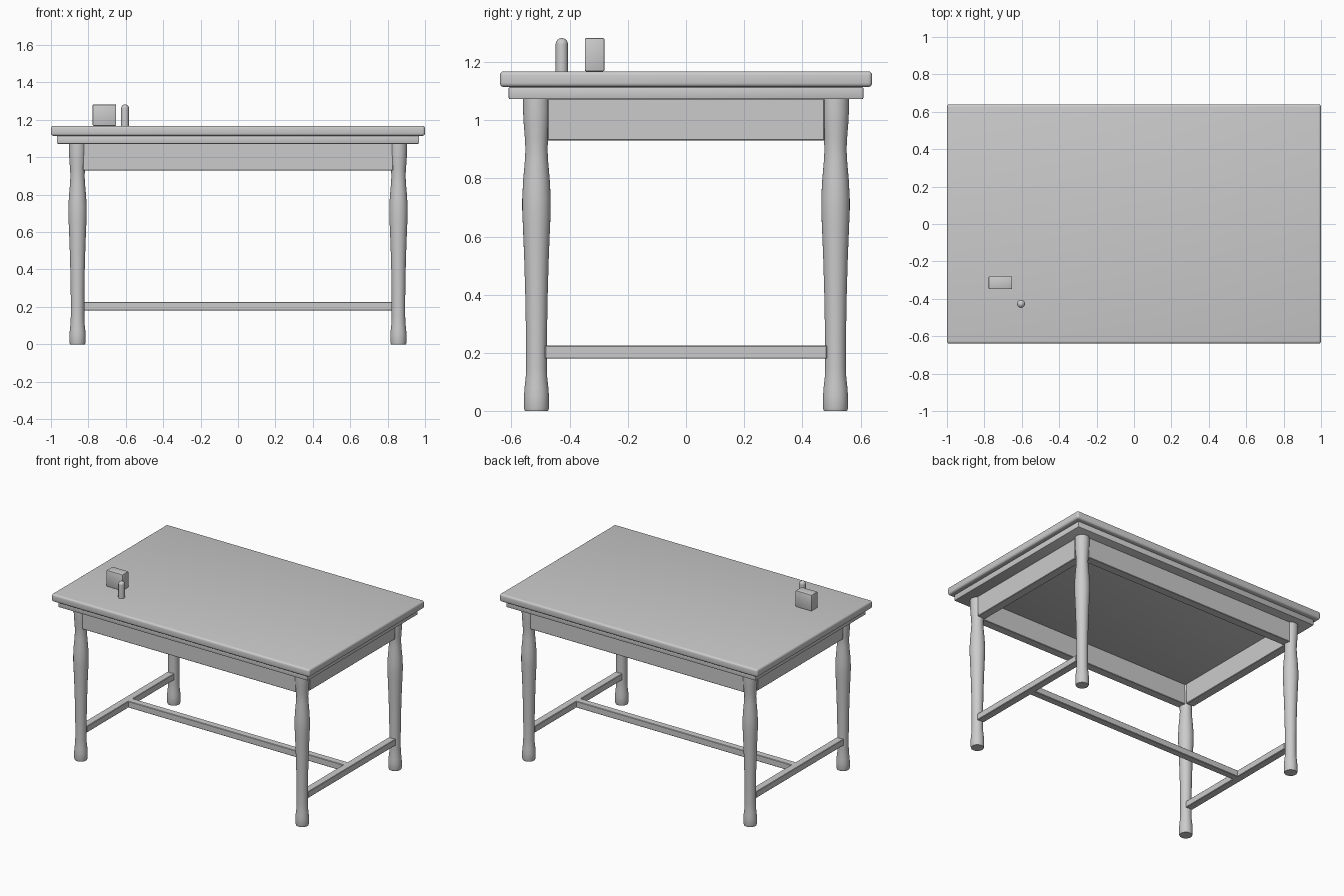
import bpy
import bmesh
import math

cube = bpy.data.objects.get("Cube")
if cube:
    bpy.data.objects.remove(cube, do_unlink=True)

# One plain grey for everything
grey = bpy.data.materials.new("plain grey")
grey.use_nodes = True
colour = (0.6, 0.6, 0.6, 1)
grey.diffuse_color = colour
grey.node_tree.nodes["Principled BSDF"].inputs["Base Color"].default_value = colour


def finish(name, bm, smooth=True):
    bmesh.ops.recalc_face_normals(bm, faces=bm.faces)
    mesh = bpy.data.meshes.new(name)
    bm.to_mesh(mesh)
    bm.free()
    mesh.materials.append(grey)
    obj = bpy.data.objects.new(name, mesh)
    bpy.context.collection.objects.link(obj)
    if smooth:
        bpy.ops.object.select_all(action="DESELECT")
        obj.select_set(True)
        bpy.context.view_layer.objects.active = obj
        bpy.ops.object.shade_smooth_by_angle(angle=math.radians(35))
    return obj


def box(name, x, y, z, bevel=0.003, segments=1):
    """Box from (low, high) ranges, with eased edges."""
    bm = bmesh.new()
    bmesh.ops.create_cube(bm, size=1)
    for v in bm.verts:
        v.co = [(lo + hi) / 2 + c * (hi - lo) for c, (lo, hi) in zip(v.co, (x, y, z))]
    bmesh.ops.bevel(bm, geom=bm.edges[:], offset=bevel, segments=segments,
                    profile=0.5, affect="EDGES")
    return finish(name, bm, segments > 1)


def turned(name, profile, x, y, sides=32):
    """Lathe a (radius, height) profile about a vertical axis."""
    bm = bmesh.new()
    rings = []
    for r, z in profile:
        rings.append([bm.verts.new((x + r * math.cos(math.tau * i / sides),
                                    y + r * math.sin(math.tau * i / sides), z))
                      for i in range(sides)])
    for low, high in zip(rings, rings[1:]):
        for i in range(sides):
            j = (i + 1) % sides
            bm.faces.new((low[i], low[j], high[j], high[i]))
    bm.faces.new(rings[0])
    bm.faces.new(rings[-1])
    return finish(name, bm)


# Table top and the moulding under it
box("table_top", (-1, 1), (-0.64, 0.64), (1.114, 1.168), 0.014, 4)
box("under_moulding", (-0.968, 0.968), (-0.61, 0.61), (1.072, 1.114), 0.005, 2)

LEG_X, LEG_Y = 0.858, 0.514
leg_profile = [
    (0.040, 0), (0.043, 0.01), (0.043, 0.05), (0.041, 0.08), (0.037, 0.115),
    (0.036, 0.15), (0.036, 0.25), (0.038, 0.38), (0.042, 0.52), (0.046, 0.62),
    (0.049, 0.69), (0.049, 0.73), (0.046, 0.79), (0.040, 0.86), (0.038, 0.90),
    (0.040, 0.94), (0.044, 0.99), (0.046, 1.03), (0.046, 1.074),
]

# Legs, aprons and stretchers
for sx, side in ((1, "left"), (-1, "right")):
    for sy, end in ((-1, "front"), (1, "back")):
        turned(f"{end}_{side}_leg", leg_profile, sx * LEG_X, sy * LEG_Y)
    cx = sx * LEG_X
    box(f"{side}_apron", (cx - 0.03, cx + 0.03), (-0.476, 0.476), (0.93, 1.074))
    box(f"{side}_stretcher", (cx - 0.026, cx + 0.026), (-0.485, 0.485), (0.18, 0.225))
for sy, end in ((-1, "front"), (1, "back")):
    cy = sy * LEG_Y
    box(f"{end}_apron", (-0.828, 0.828), (cy - 0.03, cy + 0.03), (0.93, 1.074))
box("long_stretcher", (-0.84, 0.84), (-0.025, 0.025), (0.18, 0.225))

# Small block and round-topped peg resting on the table
box("small_block", (-0.777, -0.652), (-0.348, -0.28), (1.168, 1.282), 0.005, 2)
R, PEG_TOP = 0.021, 1.282
dome = [(R * math.cos(a), PEG_TOP - R + R * math.sin(a))
        for a in (math.radians(85) * i / 8 for i in range(9))]
turned("peg", [(R, 1.166)] + dome, -0.604, -0.427, 24)
